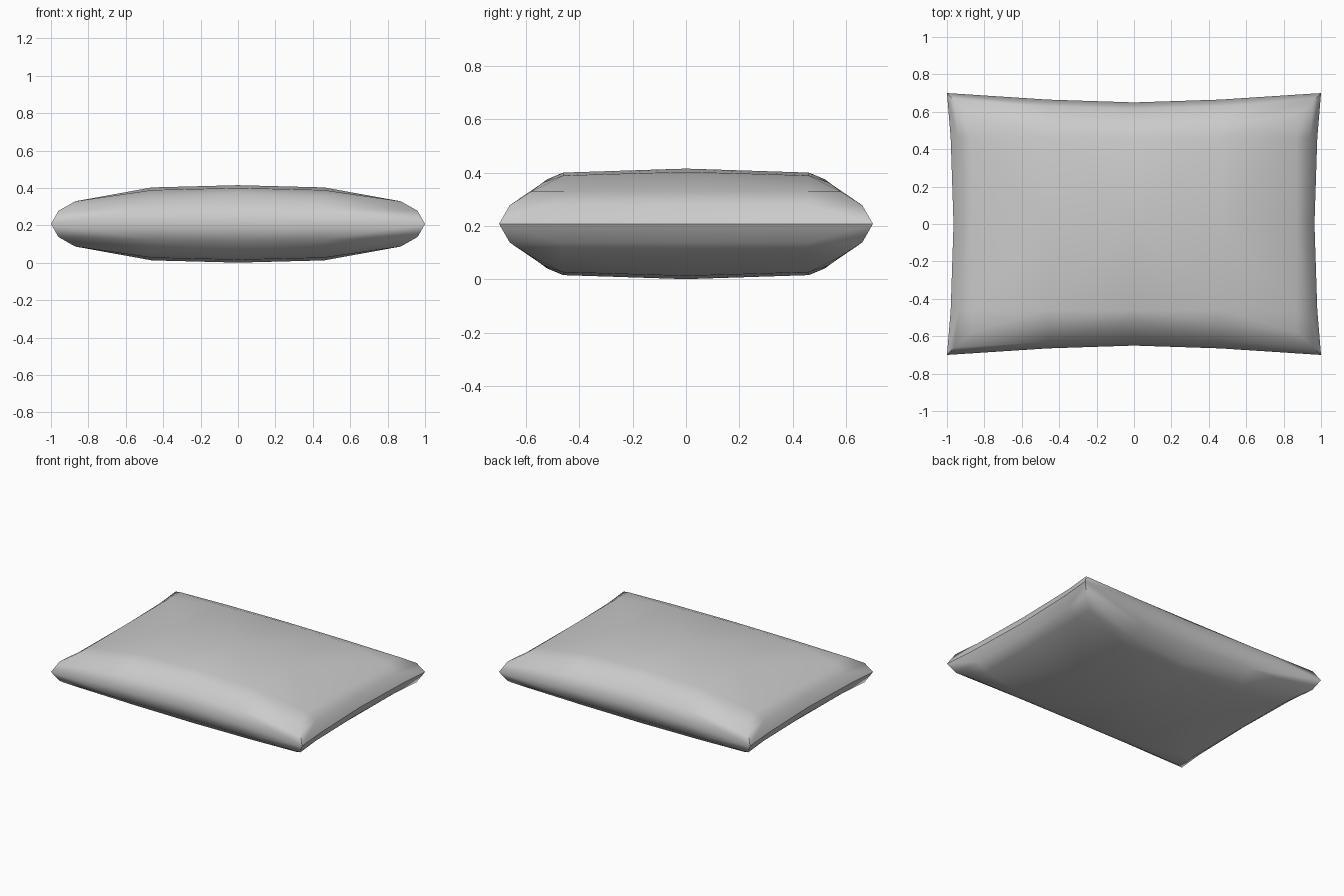
import bpy, bmesh, math

if "Cube" in bpy.data.objects:
    bpy.data.objects.remove(bpy.data.objects["Cube"])

MID = 0.208  # height of the seam

# One eighth of the pillow: central panel (x, y, height above seam)
panel = [
    [(0, 0, .207), (.46, 0, .195), (.87, 0, .121)],
    [(0, .46, .192), (.46, .46, .181), (.87, .46, .121)],
    [(0, .52, .167), (.46, .535, .155), (.87, .58, .121)],
]
# Rolled edges: inner ring then seam, each running from mid-side to corner
long_side = [
    [(0, .615, .09), (.46, .63, .085), (.96, .66, .07)],
    [(0, .65, 0), (.46, .665, 0), (1, .70, 0)],
]
short_side = [
    [(.93, 0, .07), (.94, .46, .07), (.96, .66, .07)],
    [(.965, 0, 0), (.98, .46, 0), (1, .70, 0)],
]


def add_strips(bm, rows):
    grid = [[bm.verts.new(p) for p in row] for row in rows]
    for a, b in zip(grid, grid[1:]):
        for i in range(len(a) - 1):
            bm.faces.new((a[i], a[i + 1], b[i + 1], b[i]))


bm = bmesh.new()
add_strips(bm, panel)
add_strips(bm, [panel[2]] + long_side)
add_strips(bm, [[row[2] for row in panel]] + short_side)

# Mirror the eighth across all three planes
for axis in range(3):
    geom = bm.verts[:] + bm.edges[:] + bm.faces[:]
    copy = bmesh.ops.duplicate(bm, geom=geom)["geom"]
    for v in copy:
        if isinstance(v, bmesh.types.BMVert):
            v.co[axis] *= -1
bmesh.ops.remove_doubles(bm, verts=bm.verts[:], dist=0.001)
bmesh.ops.recalc_face_normals(bm, faces=bm.faces[:])
bmesh.ops.translate(bm, verts=bm.verts[:], vec=(0, 0, MID))

mesh = bpy.data.meshes.new("pillow")
bm.to_mesh(mesh)
bm.free()
pillow = bpy.data.objects.new("pillow", mesh)
bpy.context.collection.objects.link(pillow)

# Smooth cloth with creased corners
bpy.context.view_layer.objects.active = pillow
pillow.select_set(True)
bpy.ops.object.shade_smooth_by_angle(angle=math.radians(52))
